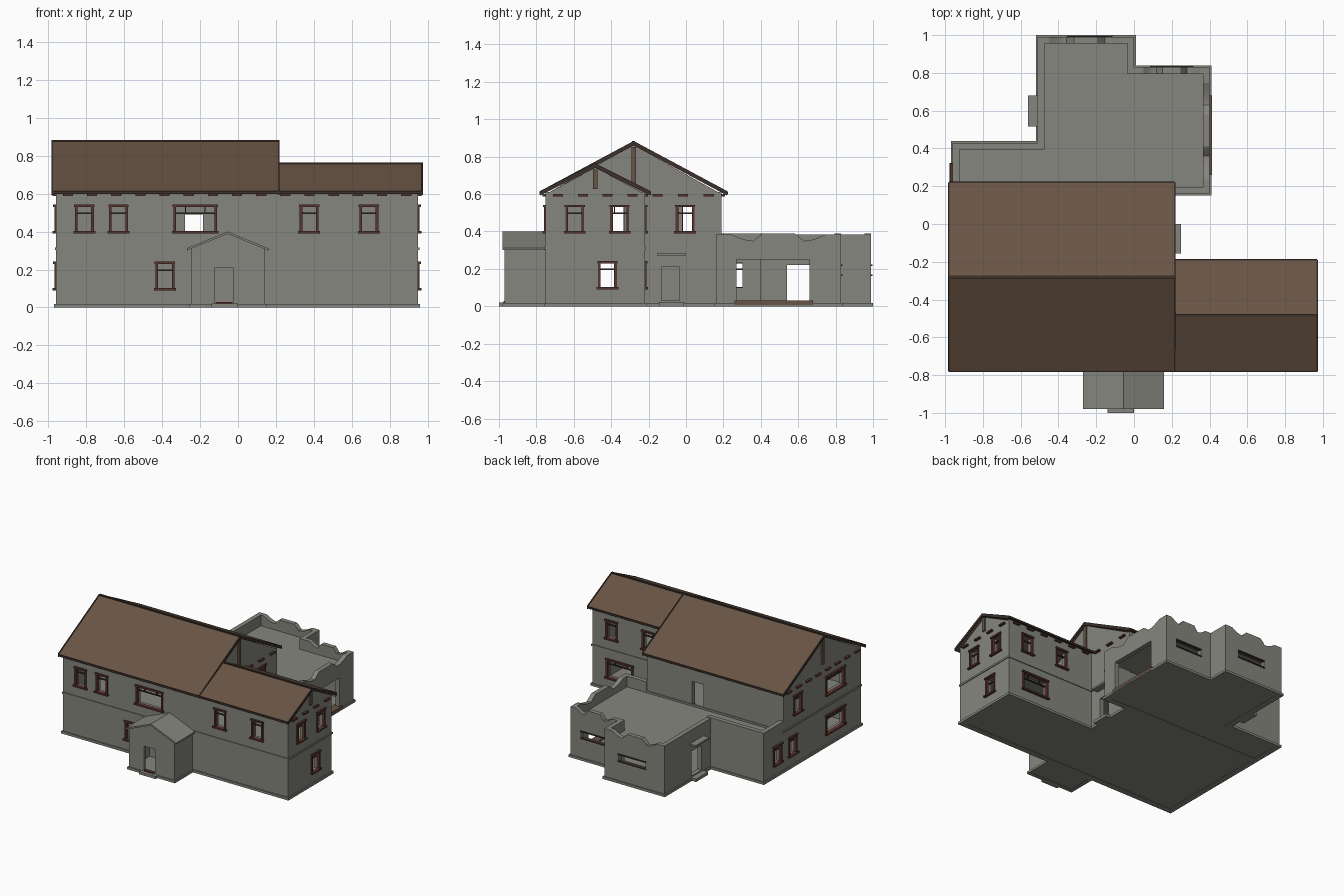
import bpy, bmesh, math
from mathutils import Vector

if "Cube" in bpy.data.objects:
    bpy.data.objects.remove(bpy.data.objects["Cube"])


def material(name, rgb):
    m = bpy.data.materials.new(name)
    m.diffuse_color = (*rgb, 1)
    m.use_nodes = True
    m.node_tree.nodes["Principled BSDF"].inputs["Base Color"].default_value = m.diffuse_color
    return m


GREY = material("grey plaster", (0.235, 0.24, 0.21))
ROOF = material("brown roof", (0.138, 0.089, 0.058))
RED = material("red brown wood", (0.10, 0.035, 0.027))
DARK = material("dark trim", (0.045, 0.03, 0.024))
parts = {}


def part(name, mat):
    if name not in parts:
        parts[name] = (bmesh.new(), mat)
    return parts[name][0]


def prism(bm, pts, vec):
    """Closed solid from a flat outline pushed along vec."""
    f = bm.faces.new([bm.verts.new(p) for p in pts])
    r = bmesh.ops.extrude_face_region(bm, geom=[f], use_keep_orig=True)
    bmesh.ops.translate(bm, vec=vec, verts=[v for v in r["geom"] if isinstance(v, bmesh.types.BMVert)])


def box(bm, x0, x1, y0, y1, z0, z1):
    prism(bm, [(x0, y0, z0), (x1, y0, z0), (x1, y1, z0), (x0, y1, z0)], (0, 0, z1 - z0))


class Wall:
    """Wall along x or y at pos, facing out by sign; holes are (t0, t1, z0, z1)."""

    def __init__(self, name, axis, pos, sign, t0, t1, z1, windows=(), holes=(), thick=0.035):
        self.axis, self.pos, self.sign = axis, pos, sign
        self.t0, self.t1, self.thick = t0, t1, thick
        holes = list(holes) + [self.window(*w) for w in windows]
        ts = sorted({t0, t1, *(h[0] for h in holes), *(h[1] for h in holes)})
        zs = sorted({0, z1, *(h[2] for h in holes), *(h[3] for h in holes)})
        bm = part(name, GREY)
        grid = {}

        def vert(t, z):
            if (t, z) not in grid:
                grid[t, z] = bm.verts.new(self.at(t, z, 0))
            return grid[t, z]
        faces = []
        for a, b in zip(ts, ts[1:]):
            for c, d in zip(zs, zs[1:]):
                m, n = (a + b) / 2, (c + d) / 2
                if not any(h[0] < m < h[1] and h[2] < n < h[3] for h in holes):
                    faces.append(bm.faces.new([vert(a, c), vert(b, c), vert(b, d), vert(a, d)]))
        r = bmesh.ops.extrude_face_region(bm, geom=faces, use_keep_orig=True)
        bmesh.ops.translate(bm, vec=self.at(0, 0, -thick) - self.at(0, 0, 0),
                            verts=[v for v in r["geom"] if isinstance(v, bmesh.types.BMVert)])
        # plinth
        self.box(part("plinth", GREY), t0 - 0.01, t1 + 0.01, 0, 0.018, -0.01, 0.01)

    def at(self, t, z, d):
        q = self.pos + self.sign * d
        return Vector((t, q, z) if self.axis == "x" else (q, t, z))

    def box(self, bm, t0, t1, z0, z1, d0, d1):
        self.outline(bm, [(t0, z0), (t1, z0), (t1, z1), (t0, z1)], d0, d1)

    def outline(self, bm, pts, d0, d1):
        prism(bm, [self.at(t, z, d0) for t, z in pts], self.at(0, 0, d1) - self.at(0, 0, d0))

    def window(self, c, z, w=0.05):
        """Casing, sill, head and cross bar; returns the hole."""
        bm = part("window_frames", RED)
        for s in (-1, 1):
            a, b = sorted((c + s * w, c + s * (w - 0.014)))
            self.box(bm, a, b, z + 0.01, z + 0.142, -0.015, 0.008)
        self.box(bm, c - w - 0.008, c + w + 0.008, z, z + 0.012, -0.015, 0.018)
        self.box(bm, c - w - 0.004, c + w + 0.004, z + 0.14, z + 0.152, -0.015, 0.014)
        self.box(part("window_bars", DARK), c - w + 0.012, c + w - 0.012, z + 0.103, z + 0.111, -0.02, -0.01)
        if w > 0.07:
            for s in (-1, 1):
                m = c + s * w * 0.45
                self.box(part("window_bars", DARK), m - 0.003, m + 0.003, z + 0.105, z + 0.142, -0.02, -0.01)
        return (c - w + 0.012, c + w - 0.012, z + 0.01, z + 0.141)

    def belt(self):
        """Moulding between the floors and wooden blocks under the eaves."""
        self.box(part("belt_moulding", GREY), self.t0 - 0.006, self.t1 + 0.006, 0.303, 0.317, -0.01, 0.006)
        n = max(3, round((self.t1 - self.t0) / 0.125))
        for i in range(n):
            c = self.t0 + (i + 0.5) * (self.t1 - self.t0) / n
            self.box(part("eave_blocks", RED), c - 0.027, c + 0.027, 0.588, 0.6, -0.005, 0.018)

    def slot(self, h):
        for z in (h[2], h[3]):
            self.box(part("slot_trim", DARK), h[0] - 0.005, h[1] + 0.005, z - 0.004, z + 0.004, -0.02, 0.006)

    def wave(self):
        """Curved parapet with a raised middle."""
        def height(u):
            u = min(u, 1 - u)
            if u < 0.12:
                return 0.385
            if u < 0.3:
                return 0.35 + 0.035 * (1 - math.sin((u - 0.12) / 0.18 * math.pi / 2))
            return 0.35 + 0.04 * min(1, (u - 0.3) / 0.07)
        L = self.t1 - self.t0
        top = [(self.t0 + L * i / 40, height(i / 40)) for i in range(41)]
        self.outline(part("curved_parapets", GREY), [(self.t1, 0.335), (self.t0, 0.335)] + top, 0, -self.thick)


UP, LOW, WIDE = 0.39, 0.09, 0.115

# two-storey house walls
M = "house_walls"
front = Wall(M, "x", -0.75, -1, -0.96, 0.95, 0.61,
             [(-0.81, UP), (-0.63, UP), (-0.225, UP, WIDE), (0.375, UP), (0.69, UP), (-0.385, LOW)])
left = Wall(M, "y", -0.96, -1, -0.75, 0.19, 0.61,
            [(0.02, UP), (-0.435, UP, WIDE), (-0.435, LOW, WIDE), (0.08, LOW)])
back = Wall(M, "x", 0.19, 1, -0.96, 0.20, 0.61, holes=[(-0.28, -0.185, 0.305, 0.49)])
right = Wall(M, "y", 0.20, 1, -0.22, 0.19, 0.61, [(-0.005, UP)], [(-0.13, -0.035, 0.03, 0.21)])
wing_back = Wall(M, "x", -0.22, 1, 0.20, 0.95, 0.61, [(0.785, UP), (0.475, UP), (0.715, LOW, WIDE)])
wing_end = Wall(M, "y", 0.95, 1, -0.75, -0.22, 0.61, [(-0.595, UP), (-0.355, UP), (-0.42, LOW)])
for w in (front, left, back, right, wing_back, wing_end):
    w.belt()

# gable walls with posts, and the pitched roofs
for w, y0, y1, yr, zr in ((left, -0.75, 0.19, -0.28, 0.862), (right, -0.75, 0.19, -0.28, 0.862),
                          (wing_end, -0.75, -0.22, -0.485, 0.742)):
    w.outline(part("gables", GREY), [(y0, 0.6), (y1, 0.6), (yr, zr)], 0, -0.03)
    w.box(part("gable_posts", ROOF), yr - 0.012, yr + 0.012, zr - (zr - 0.6) * 0.8, zr - 0.01, -0.005, 0.012)
for name, x0, x1, yr, zr, eaves in (("main_roof", -0.98, 0.215, -0.28, 0.88, (-0.78, 0.22)),
                                    ("wing_roof", 0.202, 0.97, -0.485, 0.76, (-0.78, -0.19))):
    for e in eaves:
        def slope(x, lo, hi):
            return [(x, e, 0.612 + lo), (x, yr, zr + lo), (x, yr, zr + hi), (x, e, 0.612 + hi)]
        prism(part(name, ROOF), slope(x0, -0.014, 0), (x1 - x0, 0, 0))
        for x in (x0 - 0.004, x1 - 0.004):
            if name == "main_roof" or x > 0.5:
                prism(part("barge_boards", DARK), slope(x, -0.02, 0.004), (0.008, 0, 0))
        box(part("eave_boards", DARK), x0, x1, e - 0.004, e + 0.004, 0.598, 0.614)
    box(part("ridge_caps", DARK), x0, x1, yr - 0.008, yr + 0.008, zr - 0.006, zr + 0.003)

# front porch
P = "porch_walls"
porch = Wall(P, "x", -0.97, -1, -0.245, 0.14, 0.31, holes=[(-0.12, -0.025, 0.025, 0.21)], thick=0.02)
Wall(P, "y", -0.245, -1, -0.97, -0.75, 0.31, thick=0.02)
Wall(P, "y", 0.14, 1, -0.97, -0.75, 0.31, thick=0.02)
porch.outline(part("porch_gable", GREY), [(-0.245, 0.31), (0.14, 0.31), (-0.053, 0.39)], 0, -0.02)
for e in (-0.27, 0.16):
    prism(part("porch_roof", GREY), [(e, -0.98, 0.30), (-0.055, -0.98, 0.388), (-0.055, -0.98, 0.4),
                                     (e, -0.98, 0.312)], (0, 0.23, 0))
box(part("front_step", GREY), -0.14, 0.0, -1.0, -0.95, 0, 0.02)
box(part("front_door_sill", RED), -0.115, -0.03, -0.975, -0.95, 0.02, 0.028)

# flat-roofed rear extension
E = "extension_walls"
Wall(E, "y", -0.96, -1, 0.19, 0.43, 0.39, [(0.265, LOW)])
Wall(E, "x", 0.43, 1, -0.96, -0.475, 0.39)
ext_left = Wall(E, "y", -0.51, -1, 0.43, 0.99, 0.385, holes=[(0.54, 0.66, 0.03, 0.22)])
s1, s2 = (-0.35, -0.12, 0.165, 0.22), (0.09, 0.31, 0.165, 0.22)
ext_back = Wall(E, "x", 0.99, 1, -0.51, 0.0, 0.345, holes=[s1])
Wall(E, "y", 0.0, 1, 0.795, 0.99, 0.385)
ext_back2 = Wall(E, "x", 0.83, 1, 0.0, 0.4, 0.345, holes=[s2])
ext_right = Wall(E, "y", 0.4, 1, 0.16, 0.83, 0.345, holes=[(0.27, 0.66, 0.02, 0.25)])
Wall(E, "x", 0.16, -1, 0.20, 0.4, 0.385)
ext_back.slot(s1)
ext_back2.slot(s2)
for w in (ext_back, ext_back2, ext_right):
    w.wave()
ext_right.box(part("wide_opening_sill", ROOF), 0.26, 0.68, 0.008, 0.03, -0.05, 0.012)

# side door steps and canopies
for w, a, b in ((right, -0.155, 0.0), (ext_left, 0.515, 0.68)):
    w.box(part("side_steps", GREY), a + 0.01, b - 0.01, 0, 0.022, 0, 0.045)
    w.box(part("door_canopies", GREY), a, b, 0.272, 0.285, 0, 0.05)

# floors: ground slab and upper deck
for name, z0, z1 in (("ground_floor", 0.002, 0.02), ("upper_deck", 0.285, 0.303)):
    bm = part(name, GREY)
    for r in ((-0.95, 0.19, -0.74, 0.18), (0.19, 0.94, -0.74, -0.23), (-0.95, -0.5, 0.18, 0.42),
              (-0.5, -0.01, 0.18, 0.98), (-0.01, 0.39, 0.17, 0.82)):
        box(bm, *r, z0, z1)
box(part("ground_floor", GREY), -0.24, 0.135, -0.965, -0.74, 0.002, 0.02)

# turn every part into an object
for name, (bm, mat) in parts.items():
    bmesh.ops.recalc_face_normals(bm, faces=bm.faces)
    me = bpy.data.meshes.new(name)
    bm.to_mesh(me)
    bm.free()
    me.materials.append(mat)
    bpy.context.collection.objects.link(bpy.data.objects.new(name, me))
